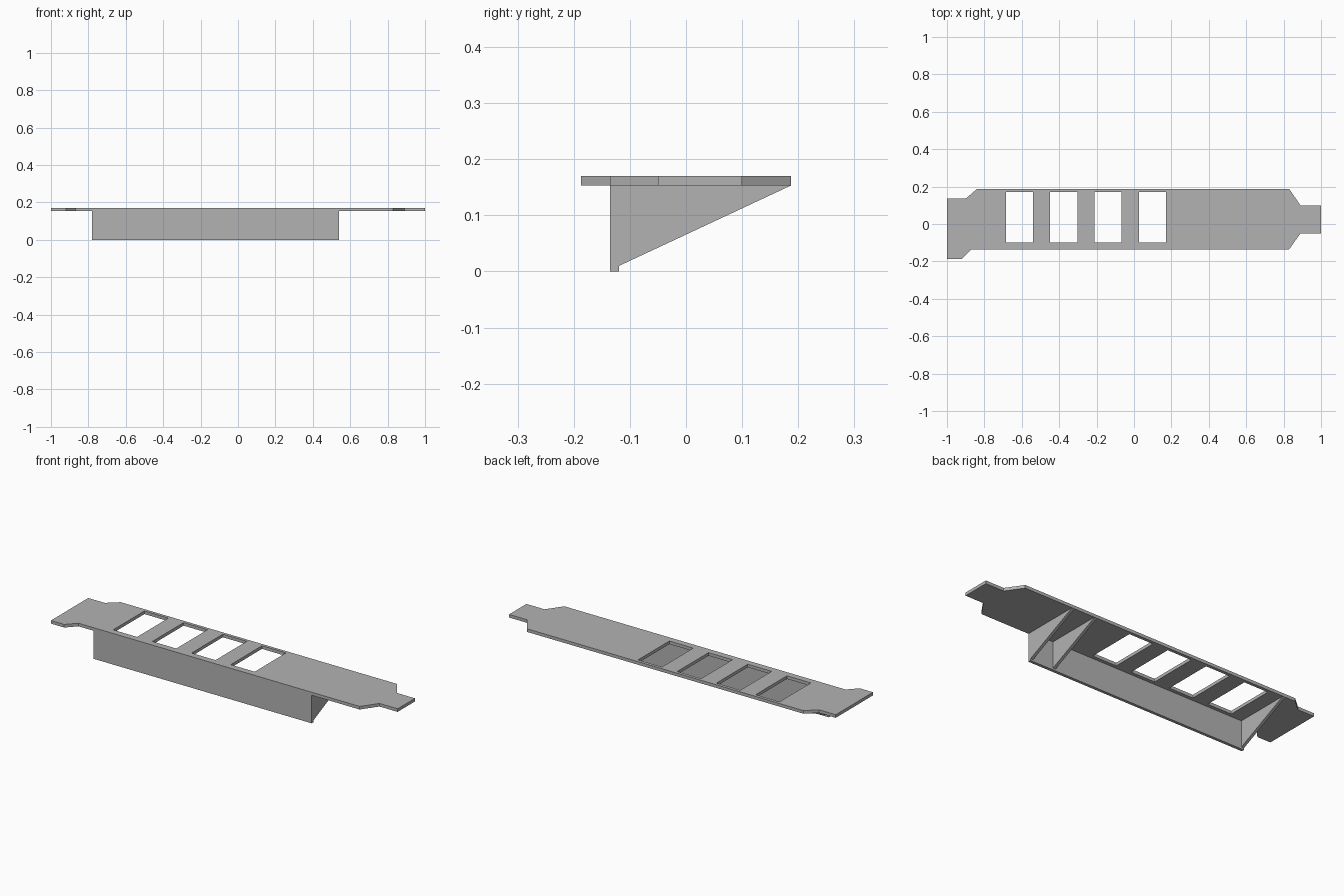
import bpy
import bmesh
from mathutils import Vector

default = bpy.data.objects.get("Cube")
if default:
    bpy.data.objects.remove(default, do_unlink=True)

grey = bpy.data.materials.new("plain grey")
grey.use_nodes = True
colour = (0.45, 0.45, 0.45, 1)
grey.diffuse_color = colour
grey.node_tree.nodes["Principled BSDF"].inputs["Base Color"].default_value = colour

SHEET = 0.016
PLATE_BOTTOM, PLATE_TOP = 0.153, 0.17
FRONT, BACK = -0.135, 0.187
WALL_LEFT, WALL_RIGHT = 0.54, -0.78


def prism(name, profile, x0, x1):
    """Extrude a (y, z) profile along x."""
    bm = bmesh.new()
    face = bm.faces.new([bm.verts.new((x0, y, z)) for y, z in profile])
    side = bmesh.ops.extrude_face_region(bm, geom=[face])["geom"]
    verts = [v for v in side if isinstance(v, bmesh.types.BMVert)]
    bmesh.ops.translate(bm, verts=verts, vec=Vector((x1 - x0, 0, 0)))
    bmesh.ops.recalc_face_normals(bm, faces=bm.faces)
    mesh = bpy.data.meshes.new(name)
    bm.to_mesh(mesh)
    bm.free()
    mesh.materials.append(grey)
    obj = bpy.data.objects.new(name, mesh)
    bpy.context.collection.objects.link(obj)
    return obj


def add_loop(curve, points):
    """Closed straight-sided outline; inner loops become holes."""
    spline = curve.splines.new("POLY")
    spline.points.add(len(points) - 1)
    for point, (x, y) in zip(spline.points, points):
        point.co = (x, y, 0, 1)
    spline.use_cyclic_u = True
    spline.use_smooth = False


# Top plate with tabbed ends and four rectangular windows
outline = [(-1, 0.135), (-0.90, 0.135), (-0.84, BACK), (0.83, BACK),
           (0.89, 0.10), (1, 0.10), (1, -0.05), (0.89, -0.05),
           (0.83, FRONT), (-0.87, FRONT), (-0.92, -0.187), (-1, -0.187)]
curve = bpy.data.curves.new("top_plate", "CURVE")
curve.dimensions = "2D"
curve.fill_mode = "BOTH"
curve.extrude = (PLATE_TOP - PLATE_BOTTOM) / 2
add_loop(curve, outline)
for i in range(4):
    x = -0.685 + i * 0.237
    add_loop(curve, [(x, -0.10), (x + 0.145, -0.10), (x + 0.145, 0.17), (x, 0.17)])
curve.materials.append(grey)
plate = bpy.data.objects.new("top_plate", curve)
plate.location.z = (PLATE_TOP + PLATE_BOTTOM) / 2
bpy.context.collection.objects.link(plate)
bpy.ops.object.select_all(action="DESELECT")
plate.select_set(True)
bpy.context.view_layer.objects.active = plate
bpy.ops.object.convert(target="MESH")

# Front wall hanging below the plate
inner = FRONT + SHEET
prism("front_wall", [(FRONT, 0), (inner, 0), (inner, PLATE_BOTTOM), (FRONT, PLATE_BOTTOM)],
      WALL_RIGHT, WALL_LEFT)

# Triangular gussets bracing the wall against the plate
gusset = [(inner, 0.01), (BACK, PLATE_BOTTOM), (inner, PLATE_BOTTOM)]
for name, x in (("left_gusset", WALL_LEFT - SHEET), ("inner_gusset", 0.385),
                ("right_gusset", WALL_RIGHT)):
    prism(name, gusset, x, x + SHEET)
